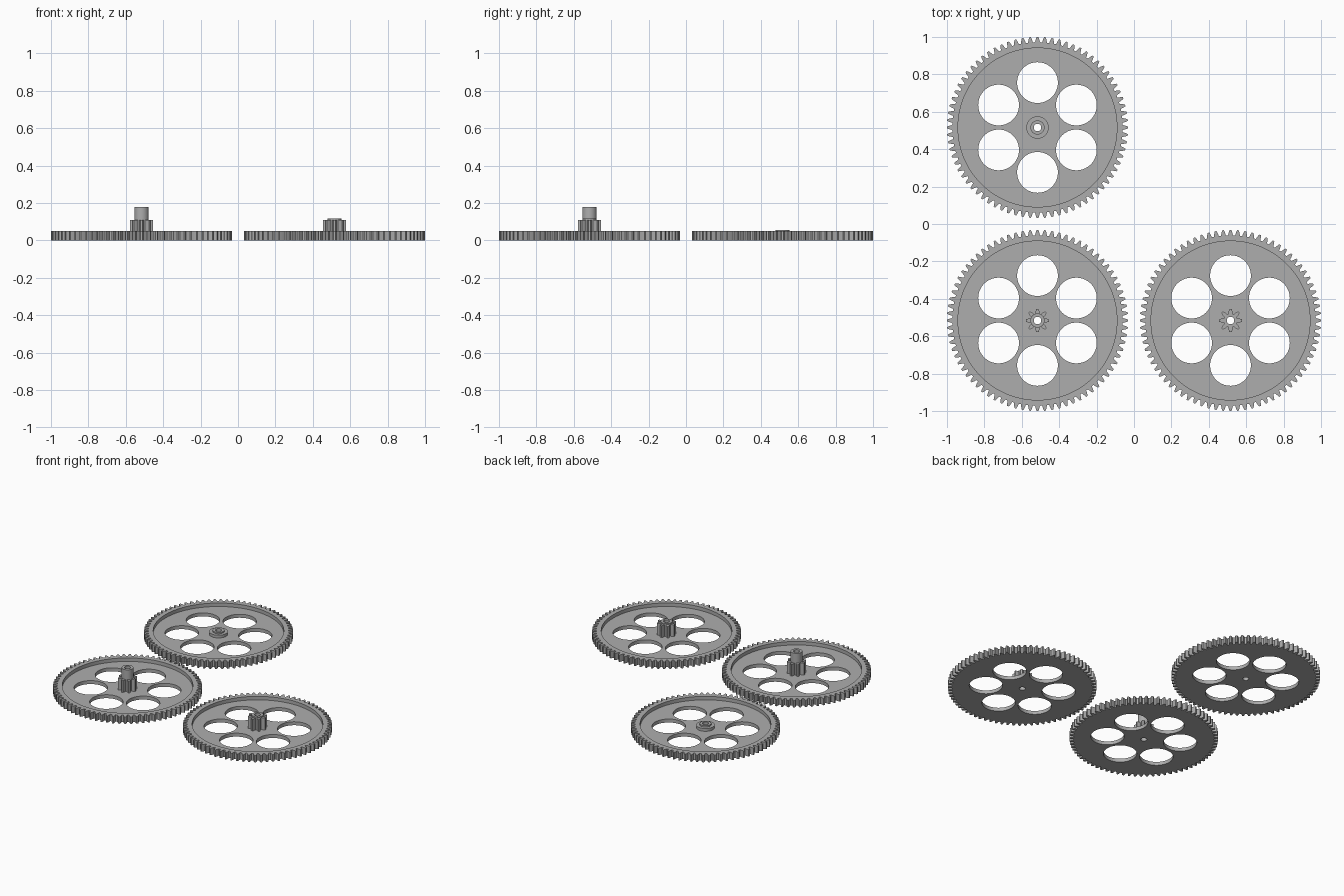
import bpy, bmesh, math

if "Cube" in bpy.data.objects:
    bpy.data.objects.remove(bpy.data.objects["Cube"])

steel = bpy.data.materials.new("grey metal")
steel.diffuse_color = (0.42, 0.42, 0.42, 1)
steel.use_nodes = True
steel.node_tree.nodes["Principled BSDF"].inputs["Base Color"].default_value = steel.diffuse_color

RIM_H, WEB_H = 0.05, 0.025
BORE, SHAFT = 0.02, 0.038


def circle(r, n=64, cx=0.0, cy=0.0):
    return [(cx + r * math.cos(2 * math.pi * i / n),
             cy + r * math.sin(2 * math.pi * i / n)) for i in range(n)]


def gear(teeth, root, pitch, tip):
    """Tooth outline: wide at the root, narrow at the tip."""
    pts = []
    step = 2 * math.pi / teeth
    for t in range(teeth):
        for f, r in ((-0.34, root), (-0.25, pitch), (-0.12, tip),
                     (0.12, tip), (0.25, pitch), (0.34, root)):
            a = (t + f) * step
            pts.append((r * math.cos(a), r * math.sin(a)))
    return pts


def prism(name, outline, z0, z1):
    bm = bmesh.new()
    low = [bm.verts.new((x, y, z0)) for x, y in outline]
    high = [bm.verts.new((x, y, z1)) for x, y in outline]
    bm.faces.new(low[::-1])
    bm.faces.new(high)
    n = len(low)
    for i in range(n):
        j = (i + 1) % n
        bm.faces.new((low[i], low[j], high[j], high[i]))
    me = bpy.data.meshes.new(name)
    bm.to_mesh(me)
    bm.free()
    ob = bpy.data.objects.new(name, me)
    ob.data.materials.append(steel)
    bpy.context.collection.objects.link(ob)
    return ob


def cut(ob, cutters):
    """Subtract each cutter, bake the result and remove the cutters."""
    for c in cutters:
        m = ob.modifiers.new("cut", 'BOOLEAN')
        m.operation, m.solver, m.object = 'DIFFERENCE', 'EXACT', c
    bpy.context.view_layer.update()
    baked = bpy.data.meshes.new_from_object(
        ob.evaluated_get(bpy.context.evaluated_depsgraph_get()))
    ob.modifiers.clear()
    ob.data = baked
    for c in cutters:
        bpy.data.objects.remove(c)


def finish(ob, x, y):
    ob.location = (x, y, 0)
    bpy.ops.object.select_all(action='DESELECT')
    ob.select_set(True)
    bpy.context.view_layer.objects.active = ob
    bpy.ops.object.shade_smooth_by_angle(angle=math.radians(20))


def wheel(label, x, y, hub):
    # toothed rim with a recessed web, six round openings and a bore
    body = prism(label + "_wheel", gear(76, 0.456, 0.47, 0.484), 0, RIM_H)
    cutters = [prism("recess", circle(0.425, 128), WEB_H, 0.2),
               prism("bore", circle(BORE, 32), -0.1, 0.3)]
    for k in range(6):
        a = math.radians(30 + 60 * k)
        cutters.append(prism("opening", circle(0.109, 64, 0.24 * math.cos(a),
                                               0.24 * math.sin(a)), -0.1, 0.3))
    cut(body, cutters)
    finish(body, x, y)
    # stacked hub parts, each drilled through
    z = WEB_H
    for part, outline, top in hub:
        ob = prism(label + "_" + part, outline, z, top)
        cut(ob, [prism("bore", circle(BORE, 32), -0.1, 0.3)])
        finish(ob, x, y)
        z = top


C = 0.516
pinion = gear(8, 0.038, 0.051, 0.063)
shaft = circle(SHAFT, 48)

wheel("back", -C, C, [("collar", circle(0.06, 48), 0.045), ("boss", shaft, 0.055)])
wheel("left", -C, -C, [("pinion", pinion, 0.11), ("shaft", shaft, 0.18)])
wheel("right", C, -C, [("pinion", pinion, 0.11), ("boss", shaft, 0.118)])
